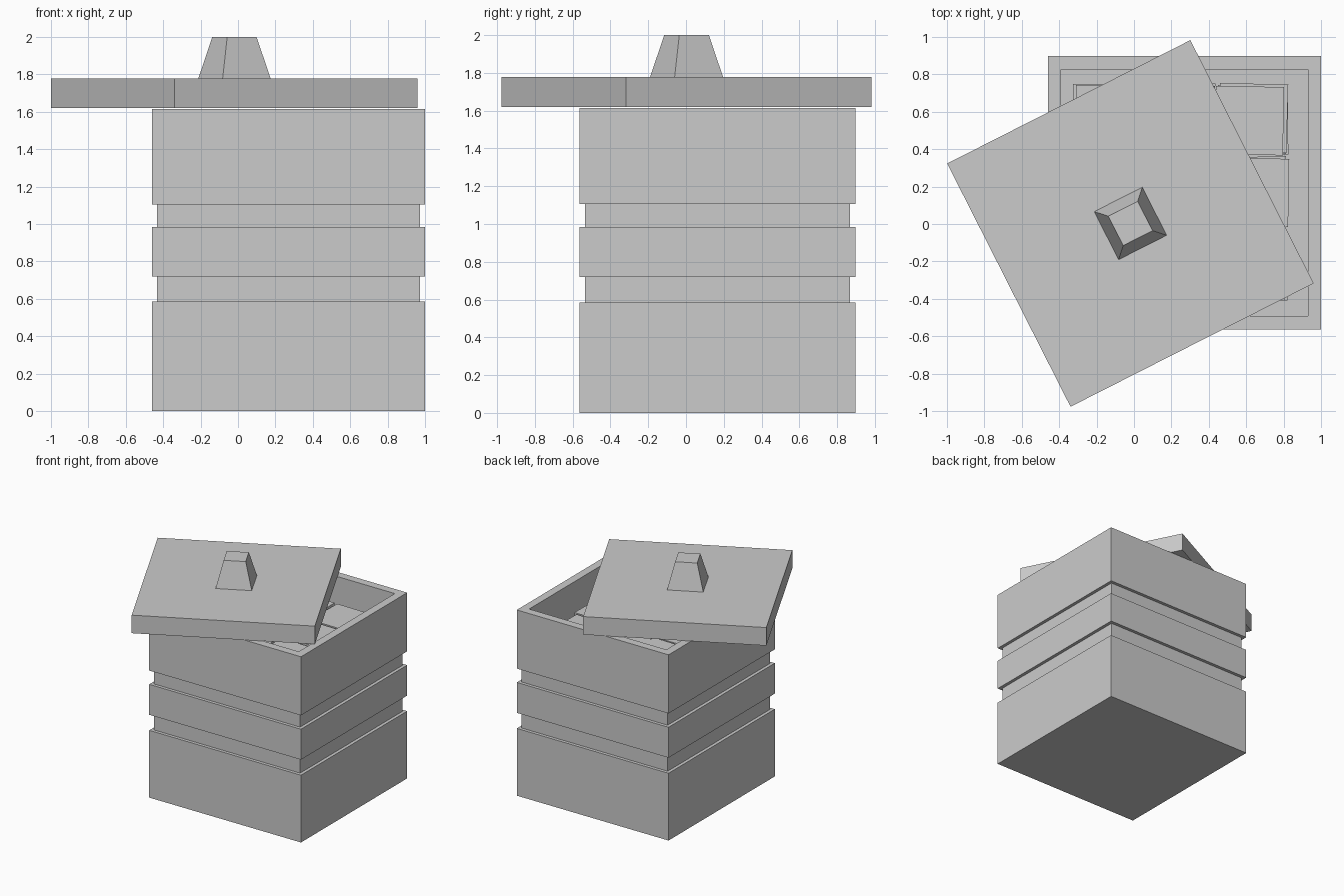
import bpy, bmesh, math, random
from mathutils import Matrix

if "Cube" in bpy.data.objects:
    bpy.data.objects.remove(bpy.data.objects["Cube"])

random.seed(4)


def square_loft(name, rings, loc=(0, 0, 0), angle=0):
    """Skin square rings given as (half width, z), capped at both ends."""
    bm = bmesh.new()
    loops = [[bm.verts.new((sx * h, sy * h, z))
              for sx, sy in ((-1, -1), (1, -1), (1, 1), (-1, 1))]
             for h, z in rings]
    for a, b in zip(loops, loops[1:]):
        for i in range(4):
            j = (i + 1) % 4
            bm.faces.new((a[i], a[j], b[j], b[i]))
    bm.faces.new(loops[0][::-1])
    bm.faces.new(loops[-1])
    bmesh.ops.recalc_face_normals(bm, faces=bm.faces)
    mesh = bpy.data.meshes.new(name)
    bm.to_mesh(mesh)
    bm.free()
    ob = bpy.data.objects.new(name, mesh)
    ob.location = loc
    ob.rotation_euler.z = angle
    bpy.context.collection.objects.link(ob)
    return ob


# Hollow square jar with two grooves around it
CX, CY = 0.27, 0.167
OUT, GROOVE, INNER = 0.73, 0.702, 0.66
square_loft("jar", [
    (OUT, 0), (OUT, 0.585), (GROOVE, 0.585), (GROOVE, 0.72),
    (OUT, 0.72), (OUT, 0.985), (GROOVE, 0.985), (GROOVE, 1.105),
    (OUT, 1.105), (OUT, 1.615), (INNER, 1.615), (INNER, 0.07)], (CX, CY, 0))

# Lid pushed aside and turned, with a tapered knob
TURN = math.radians(26.9)
square_loft("lid", [(0.729, 1.62), (0.729, 1.777)], (-0.019, 0.003, 0), TURN)
square_loft("lid_knob", [(0.144, 1.777), (0.088, 2.0)], (-0.019, 0.003, 0), TURN)

# Slightly jumbled cubes stacked inside
bm = bmesh.new()
for layer in range(4):
    for x in (-0.14, 0.245, 0.63):
        for y in (-0.22, 0.17, 0.56):
            j = [random.uniform(-1, 1) for _ in range(3)]
            m = (Matrix.Translation((x + 0.015 * j[0], y + 0.008 * j[1], 0.241 + 0.34 * layer))
                 @ Matrix.Rotation(0.03 * j[2], 4, 'Z')
                 @ Matrix.Diagonal((0.365, 0.365, 0.335, 1)))
            bmesh.ops.create_cube(bm, size=1, matrix=m)
mesh = bpy.data.meshes.new("cubes")
bm.to_mesh(mesh)
bm.free()
bpy.context.collection.objects.link(bpy.data.objects.new("cubes", mesh))
